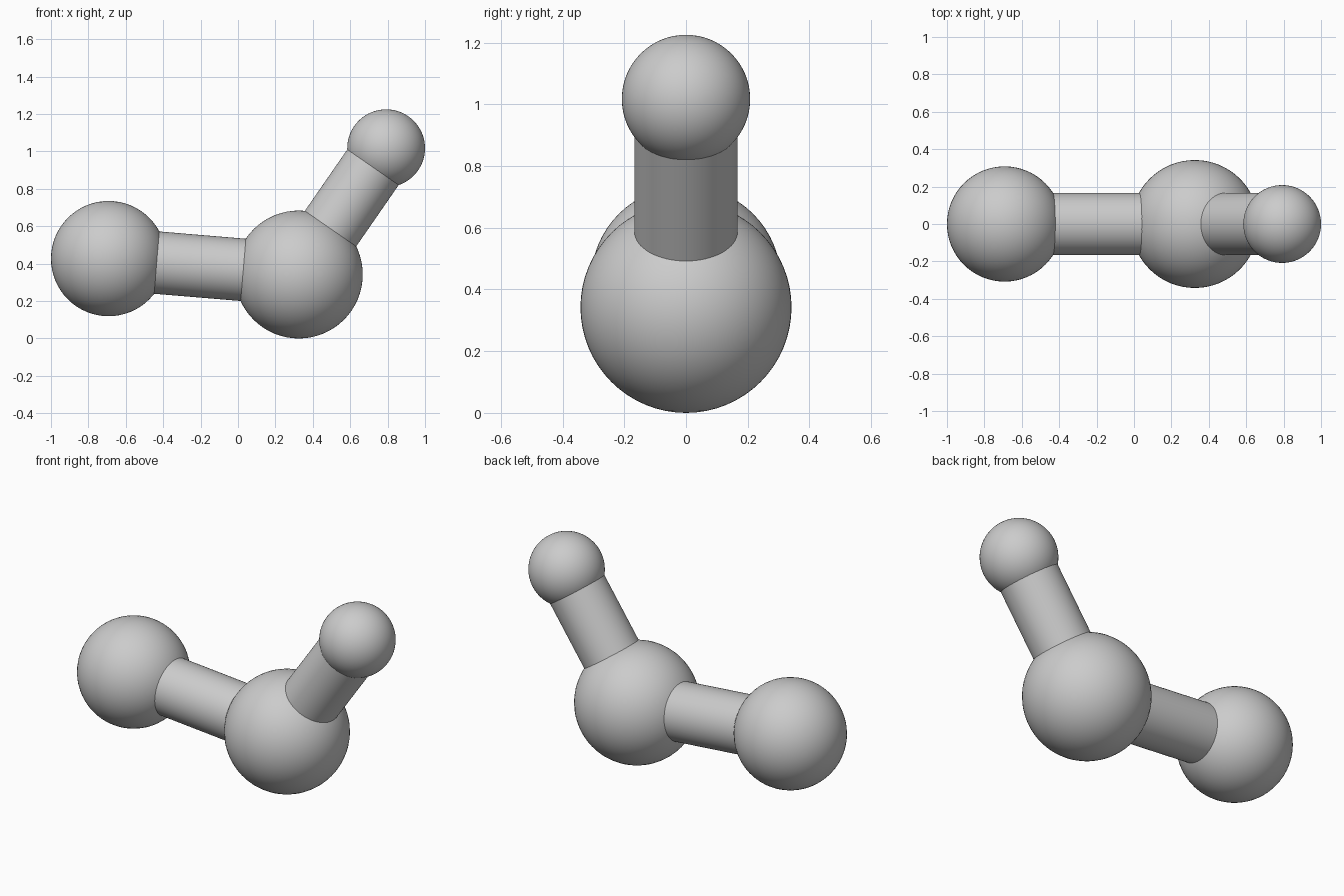
import bpy
from mathutils import Vector

if "Cube" in bpy.data.objects:
    bpy.data.objects.remove(bpy.data.objects["Cube"])


def ball(name, centre, radius):
    bpy.ops.mesh.primitive_uv_sphere_add(segments=64, ring_count=32, radius=radius, location=centre)
    obj = bpy.context.object
    obj.name = name
    bpy.ops.object.shade_smooth()
    return obj


def rod(name, start, end, radius):
    a, b = Vector(start), Vector(end)
    axis = b - a
    bpy.ops.mesh.primitive_cylinder_add(vertices=64, radius=radius, depth=axis.length,
                                        location=(a + b) / 2,
                                        rotation=axis.to_track_quat('Z', 'Y').to_euler())
    obj = bpy.context.object
    obj.name = name
    bpy.ops.object.shade_smooth_by_angle()
    return obj


left = (-0.692, 0, 0.427)
middle = (0.325, 0, 0.342)
top = (0.792, 0, 1.017)

# Three balls, largest at the joint
ball("left_ball", left, 0.308)
ball("joint_ball", middle, 0.342)
ball("upper_ball", top, 0.208)

# Rods running between ball centres
rod("left_rod", left, middle, 0.167)
rod("upper_rod", middle, top, 0.167)
